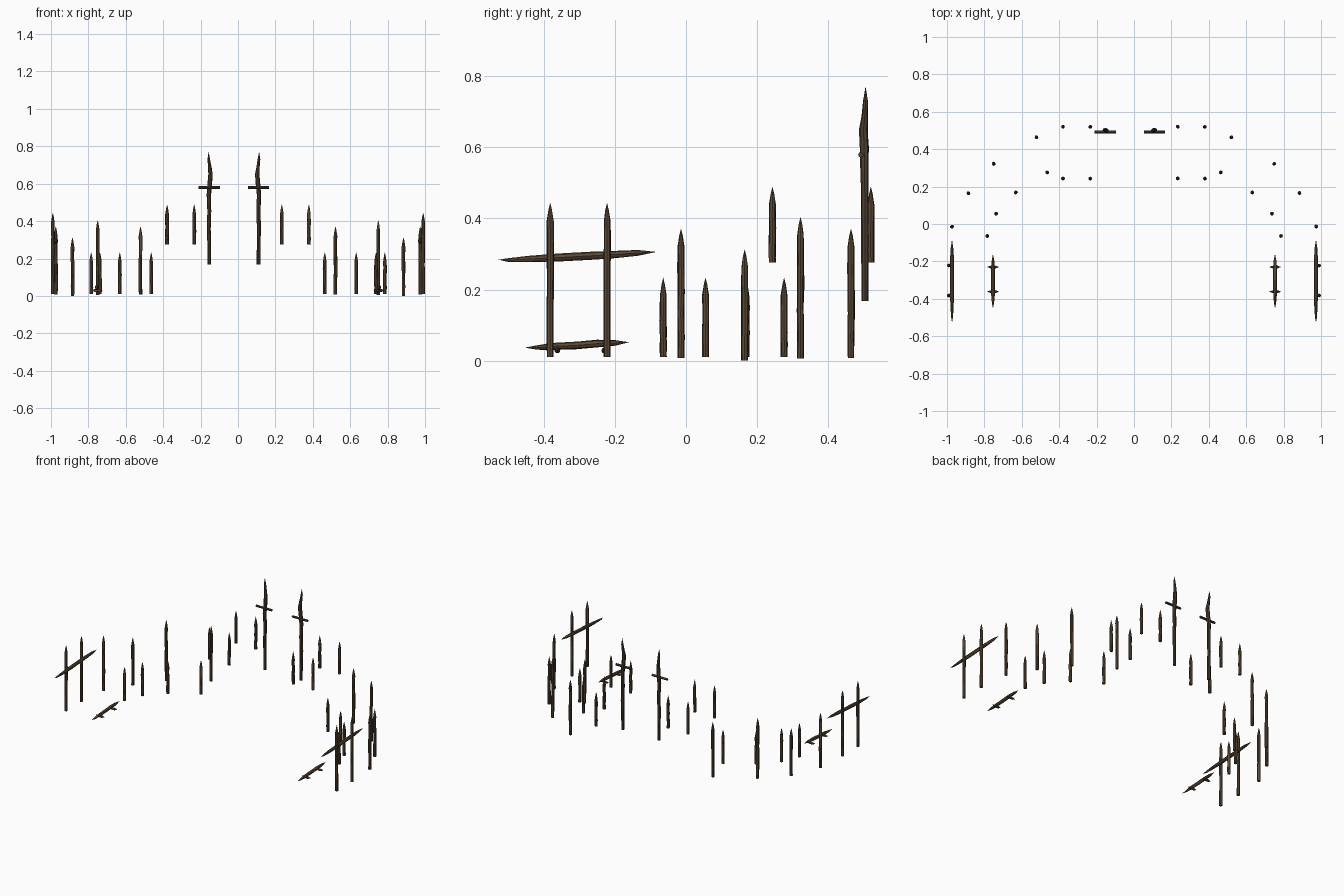
import bpy, bmesh, math, random
from mathutils import Vector

if "Cube" in bpy.data.objects:
    bpy.data.objects.remove(bpy.data.objects["Cube"])

random.seed(4)


def material(name, color):
    m = bpy.data.materials.new(name)
    m.diffuse_color = (*color, 1)
    m.use_nodes = True
    m.node_tree.nodes["Principled BSDF"].inputs["Base Color"].default_value = m.diffuse_color
    return m


wood = material("wood", (0.105, 0.068, 0.038))
dark_wood = material("dark_wood", (0.075, 0.052, 0.032))


# A rough log swept along (point, radius) stations; radius 0 makes a sharp tip
def log(name, stations, mat=wood, sides=8, jitter=0.07):
    bm = bmesh.new()
    pts = [Vector(p) for p, r in stations]
    axis = (pts[-1] - pts[0]).normalized()
    u = axis.cross(Vector((0, 0, 1)) if abs(axis.z) < 0.7 else Vector((0, 1, 0))).normalized()
    v = axis.cross(u)
    rings = []
    for p, (_, r) in zip(pts, stations):
        if r == 0:
            rings.append([bm.verts.new(p)])
            continue
        ring = []
        for i in range(sides):
            a = 2 * math.pi * i / sides
            k = r * (1 + random.uniform(-jitter, jitter))
            ring.append(bm.verts.new(p + (u * math.cos(a) + v * math.sin(a)) * k))
        rings.append(ring)
    for a, b in zip(rings, rings[1:]):
        for i in range(sides):
            j = (i + 1) % sides
            if len(a) == 1:
                bm.faces.new((a[0], b[j], b[i]))
            elif len(b) == 1:
                bm.faces.new((a[i], a[j], b[0]))
            else:
                bm.faces.new((a[i], a[j], b[j], b[i]))
    for ring in (rings[0], rings[-1]):
        if len(ring) > 1:
            bm.faces.new(ring)
    bmesh.ops.recalc_face_normals(bm, faces=bm.faces)
    me = bpy.data.meshes.new(name)
    bm.to_mesh(me)
    bm.free()
    me.materials.append(mat)
    ob = bpy.data.objects.new(name, me)
    bpy.context.collection.objects.link(ob)
    me.shade_smooth()
    me.set_sharp_from_angle(angle=math.radians(35))
    return ob


# Sharpened upright stake with a slight wobble
def stake(name, x, y, z0, z1, r=0.0095):
    shoulder = z1 - 0.052
    st = []
    for i in range(6):
        t = i / 5
        w = 0.0012 if 0 < i < 5 else 0
        st.append(((x + random.uniform(-w, w), y + random.uniform(-w, w),
                    z0 + (shoulder - z0) * t), r))
    st.append(((x, y, z1 - 0.02), r * 0.5))
    st.append(((x, y, z1), 0))
    log(name, st)


# Mirrored stakes: x, y, bottom, top
stakes = {
    "gate_stake": [(0.99, -0.382, 0.01, 0.445), (0.99, -0.222, 0.01, 0.445)],
    "outer_stake": [(0.974, -0.014, 0.008, 0.372), (0.885, 0.165, 0.0, 0.314),
                    (0.75, 0.322, 0.006, 0.405), (0.521, 0.464, 0.008, 0.372)],
    "inner_stake": [(0.785, -0.064, 0.01, 0.234), (0.738, 0.055, 0.01, 0.234),
                    (0.632, 0.169, 0.01, 0.234), (0.464, 0.276, 0.01, 0.234)],
    "raised_stake": [(0.379, 0.52, 0.276, 0.49), (0.234, 0.52, 0.276, 0.49),
                     (0.379, 0.243, 0.276, 0.49), (0.234, 0.243, 0.276, 0.49)],
}

for s, side in ((-1, "left"), (1, "right")):
    for name, rows in stakes.items():
        for x, y, a, b in rows:
            stake(f"{name}_{side}", s * x, y, a, b)

    # Long upper rail, pointed at both ends
    x = s * 0.973
    log(f"upper_rail_{side}", [
        ((x, -0.527, 0.284), 0), ((x, -0.50, 0.283), 0.005), ((x, -0.44, 0.286), 0.009),
        ((x, -0.36, 0.29), 0.011), ((x, -0.27, 0.295), 0.011), ((x, -0.20, 0.299), 0.0105),
        ((x, -0.135, 0.303), 0.008), ((x, -0.083, 0.306), 0)])

    # Short lower rail with two pointed cross pegs
    x = s * 0.754
    log(f"lower_rail_{side}", [
        ((x, -0.453, 0.037), 0), ((x, -0.42, 0.037), 0.006), ((x, -0.38, 0.04), 0.0095),
        ((x, -0.31, 0.043), 0.0105), ((x, -0.25, 0.048), 0.0105),
        ((x, -0.20, 0.05), 0.008), ((x, -0.16, 0.052), 0)])
    for y in (-0.362, -0.23):
        log(f"lower_peg_{side}", [
            ((x - 0.032, y, 0.031), 0), ((x - 0.013, y, 0.029), 0.007),
            ((x + 0.013, y, 0.029), 0.008), ((x + 0.032, y, 0.031), 0)])

# Tall crooked posts with a crossbar at the back: station = dx, dy, z, radius
crooked = [(0, 0, 0.168, 0.0095), (0, 0, 0.27, 0.0098), (-0.002, 0, 0.36, 0.0105),
           (0.001, 0, 0.45, 0.0105), (-0.002, -0.001, 0.54, 0.0115),
           (0.003, -0.002, 0.60, 0.0125), (0.007, -0.004, 0.65, 0.012),
           (0.003, 0, 0.69, 0.009), (-0.002, 0.002, 0.73, 0.007), (-0.003, 0.002, 0.772, 0)]
for s, cx, side in ((1, -0.154, "left"), (-1, 0.11, "right")):
    log(f"tall_post_{side}",
        [((cx + s * dx, 0.503 + dy, z), r) for dx, dy, z, r in crooked], dark_wood)
    log(f"tall_post_crossbar_{side}",
        [((cx + d, 0.492, 0.579), 0.0075) for d in (-0.056, 0, 0.057)], dark_wood)
